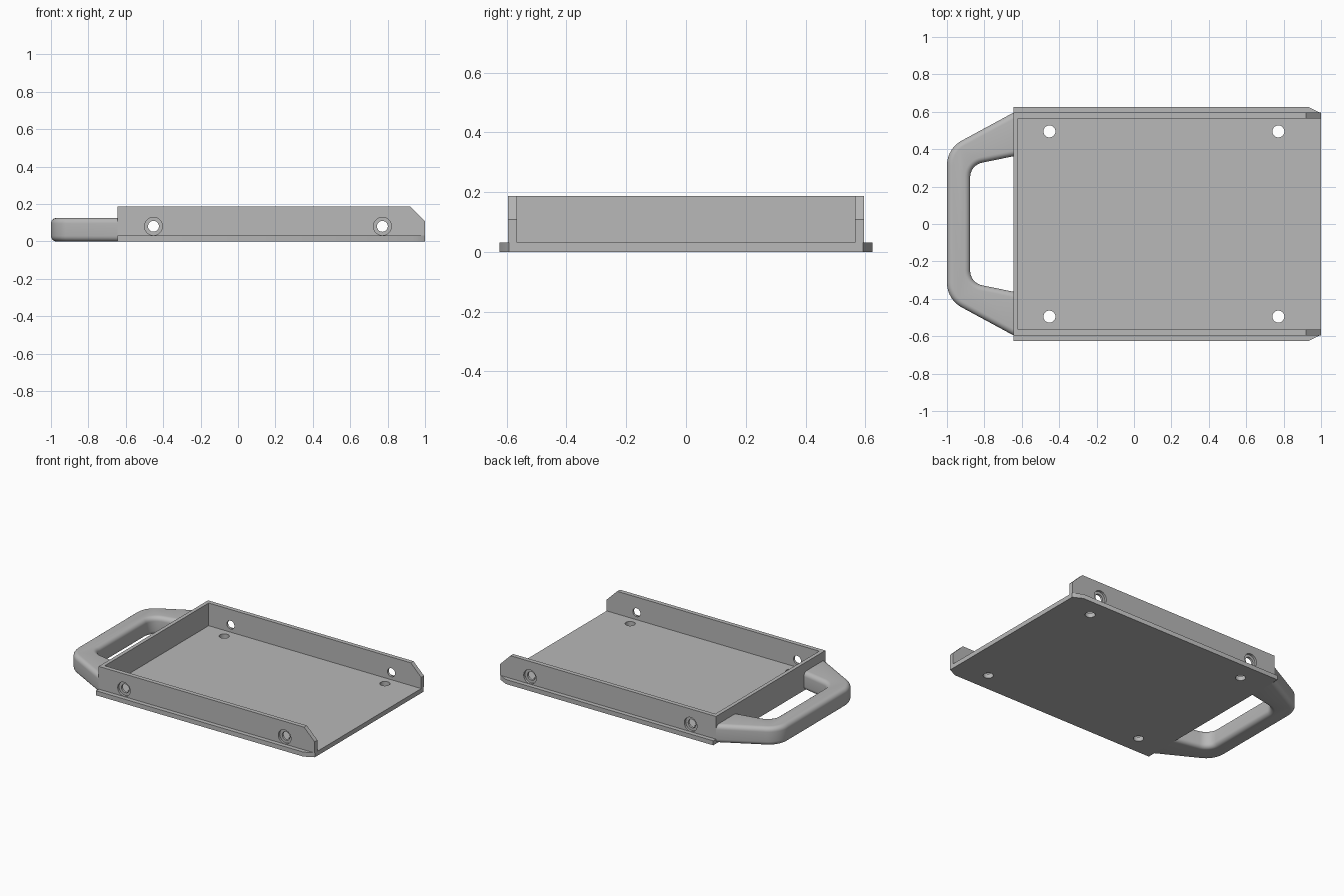
import bpy, bmesh, math
from mathutils import Vector

cube = bpy.data.objects.get("Cube")
if cube:
    bpy.data.objects.remove(cube, do_unlink=True)

grey = bpy.data.materials.new("plain grey")
grey.use_nodes = True
colour = (0.48, 0.48, 0.48, 1)
grey.diffuse_color = colour
grey.node_tree.nodes["Principled BSDF"].inputs["Base Color"].default_value = colour

BACK, FRONT = -0.645, 1.0        # tray ends along x
FLOOR, TOP = 0.031, 0.187        # floor thickness, wall height
OUT, IN = 0.595, 0.565           # side wall faces
HOLES_X = (-0.452, 0.772)


def prism(name, points, extrude):
    """Extrude a flat outline of 3D points along a vector."""
    bm = bmesh.new()
    face = bm.faces.new([bm.verts.new(p) for p in points])
    grown = bmesh.ops.extrude_face_region(bm, geom=[face], use_keep_orig=True)
    verts = [g for g in grown["geom"] if isinstance(g, bmesh.types.BMVert)]
    bmesh.ops.translate(bm, verts=verts, vec=extrude)
    bmesh.ops.recalc_face_normals(bm, faces=bm.faces)
    mesh = bpy.data.meshes.new(name)
    bm.to_mesh(mesh)
    bm.free()
    obj = bpy.data.objects.new(name, mesh)
    bpy.context.collection.objects.link(obj)
    mesh.materials.append(grey)
    return obj


def activate(obj):
    bpy.ops.object.select_all(action='DESELECT')
    obj.select_set(True)
    bpy.context.view_layer.objects.active = obj


def drill(obj, centre, radius, depth, rotation=(0, 0, 0)):
    """Cut a round hole and discard the cutter."""
    bpy.ops.mesh.primitive_cylinder_add(vertices=40, radius=radius, depth=depth,
                                        location=centre, rotation=rotation)
    cutter = bpy.context.object
    cutter.hide_render = True
    cutter.data.materials.append(grey)
    mod = obj.modifiers.new("hole", 'BOOLEAN')
    mod.operation = 'DIFFERENCE'
    mod.solver = 'EXACT'
    mod.object = cutter
    activate(obj)
    bpy.ops.object.modifier_apply(modifier=mod.name)
    bpy.data.objects.remove(cutter, do_unlink=True)


def smooth(obj):
    activate(obj)
    bpy.ops.object.shade_smooth_by_angle(angle=math.radians(30))


def fillet(before, corner, after, radius, steps=10):
    """Points of an arc rounding a 2D corner."""
    corner = Vector(corner)
    a = (Vector(before) - corner).normalized()
    b = (Vector(after) - corner).normalized()
    half = a.angle(b) / 2
    centre = corner + (a + b).normalized() * radius / math.sin(half)
    start = corner + a * radius / math.tan(half) - centre
    end = corner + b * radius / math.tan(half) - centre
    sweep = math.pi - 2 * half
    return [centre + (start * math.sin((1 - t) * sweep) + end * math.sin(t * sweep))
            / math.sin(sweep) for t in (i / steps for i in range(steps + 1))]


# Floor plate with clipped front corners and four screw holes
half = [(BACK, 0.625), (0.935, 0.625), (FRONT, 0.592)]
outline = half + [(x, -y) for x, y in reversed(half)]
floor = prism("floor", [(x, y, 0) for x, y in outline], (0, 0, FLOOR))
for x in HOLES_X:
    for side in (-1, 1):
        drill(floor, (x, side * 0.495, 0), 0.032, 0.2)
smooth(floor)

# Side walls with sloped front corners and counterbored holes
profile = [(BACK, FLOOR), (FRONT, FLOOR), (FRONT, 0.108), (0.92, TOP), (BACK, TOP)]
for side, name in ((1, "left_wall"), (-1, "right_wall")):
    wall = prism(name, [(x, side * IN, z) for x, z in profile],
                 (0, side * (OUT - IN), 0))
    for x in HOLES_X:
        turn = (math.pi / 2, 0, 0)
        drill(wall, (x, side * OUT, 0.081), 0.048, 0.03, turn)
        drill(wall, (x, side * OUT, 0.081), 0.029, 0.2, turn)
    smooth(wall)

# End wall between the side walls
prism("end_wall", [(BACK, -IN, FLOOR), (BACK, IN, FLOOR), (BACK, IN, TOP), (BACK, -IN, TOP)],
      (0.026, 0, 0))

# Handle: rounded bow outline
outer = [(BACK, 0.595), (-1, 0.403), (-1, 0)]
inner = [(-0.876, 0), (-0.876, 0.315), (BACK, 0.362)]
outer_half = [Vector(outer[0])] + fillet(*outer, 0.15)
inner_half = fillet(*inner, 0.08) + [Vector(inner[2])]


def flip(points):
    return [Vector((p.x, -p.y)) for p in reversed(points)]


bow = outer_half + flip(outer_half) + flip(inner_half) + flip(flip(inner_half))[::-1][::-1]
bow = outer_half + flip(outer_half) + flip(inner_half) + inner_half
handle = prism("handle", [(p.x, p.y, 0) for p in bow], (0, 0, 0.126))

# Round the handle's long edges, leaving its mounting ends square
bm = bmesh.new()
bm.from_mesh(handle.data)
edges = [e for e in bm.edges
         if abs(e.verts[0].co.z - e.verts[1].co.z) < 1e-5
         and not all(abs(v.co.x - BACK) < 1e-5 for v in e.verts)]
bmesh.ops.bevel(bm, geom=edges, offset=0.03, offset_type='OFFSET', segments=6,
                profile=0.5, affect='EDGES', clamp_overlap=False)
bmesh.ops.recalc_face_normals(bm, faces=bm.faces)
bm.to_mesh(handle.data)
bm.free()
smooth(handle)
